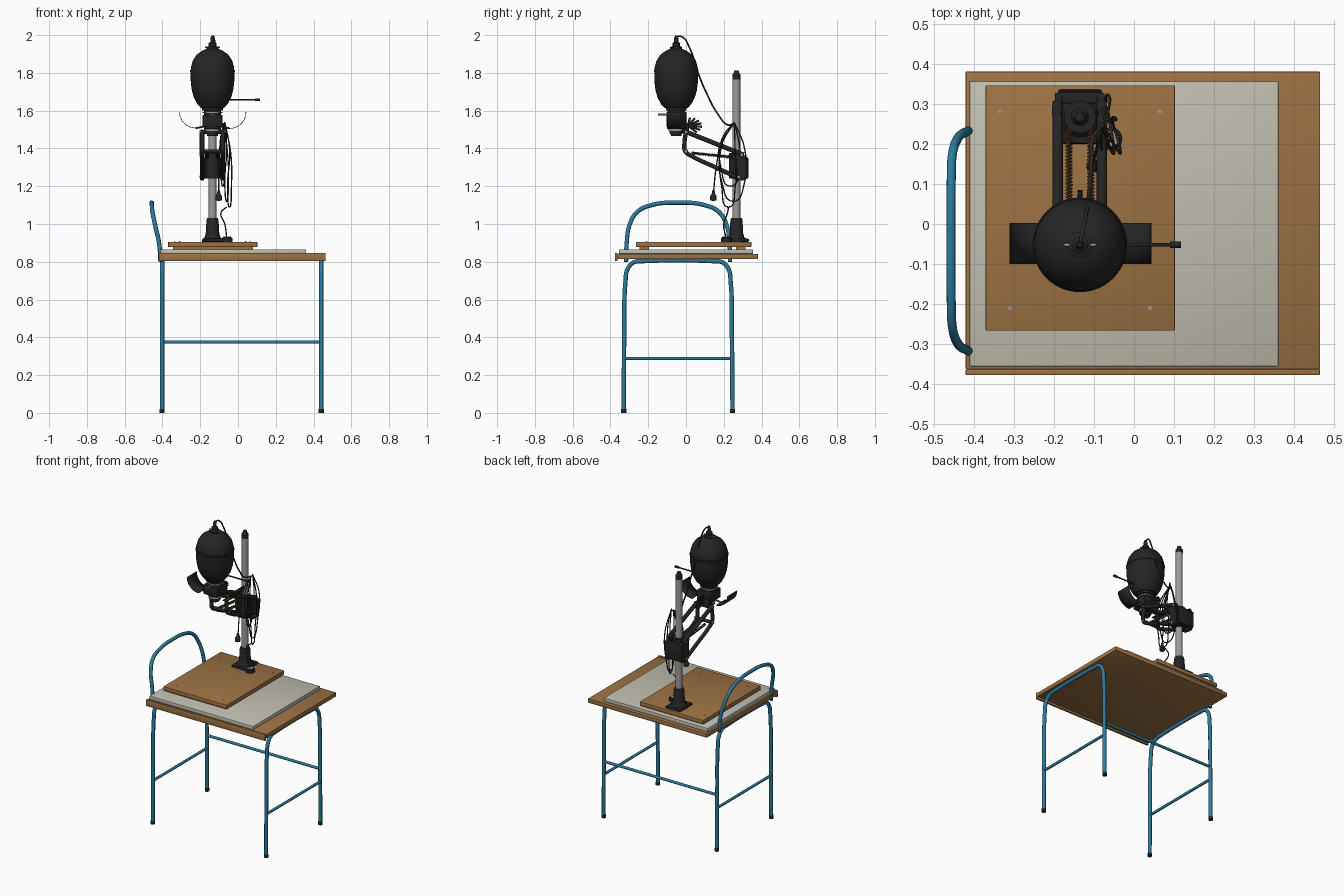
import bpy, bmesh, math
from mathutils import Vector

if "Cube" in bpy.data.objects:
    bpy.data.objects.remove(bpy.data.objects["Cube"], do_unlink=True)


def material(name, rgb):
    m = bpy.data.materials.new(name)
    m.use_nodes = True
    m.diffuse_color = (*rgb, 1)
    m.node_tree.nodes["Principled BSDF"].inputs["Base Color"].default_value = (*rgb, 1)
    return m


WOOD = material("wood", (0.34, 0.17, 0.058))
BOARD = material("pale board", (0.54, 0.52, 0.44))
BLUE = material("blue paint", (0.025, 0.2, 0.33))
BLACK = material("black enamel", (0.018, 0.018, 0.019))
STEEL = material("steel", (0.33, 0.33, 0.34))
CABLE = material("cable", (0.03, 0.024, 0.016))
SPRING = material("spring", (0.12, 0.06, 0.025))


def finish(name, bm, mat, smooth=True):
    bmesh.ops.recalc_face_normals(bm, faces=bm.faces)
    me = bpy.data.meshes.new(name)
    bm.to_mesh(me)
    bm.free()
    ob = bpy.data.objects.new(name, me)
    bpy.context.collection.objects.link(ob)
    me.materials.append(mat)
    if smooth:
        select(ob)
        bpy.ops.object.shade_smooth_by_angle(angle=math.radians(35))
    return ob


def select(ob):
    bpy.ops.object.select_all(action="DESELECT")
    ob.select_set(True)
    bpy.context.view_layer.objects.active = ob


def box(name, mat, x, y, z, bevel=0.004):
    """Box from its (low, high) range on each axis."""
    bm = bmesh.new()
    bmesh.ops.create_cube(bm, size=1)
    for v in bm.verts:
        v.co = [(a + b) / 2 + c * (b - a) for c, (a, b) in zip(v.co, (x, y, z))]
    if bevel:
        bmesh.ops.bevel(bm, geom=bm.edges[:], offset=bevel, segments=2, affect="EDGES", profile=0.5)
    return finish(name, bm, mat)


def lathe(name, mat, profile, x, y, steps=40):
    """Spin (radius, z) pairs around a vertical axis."""
    bm = bmesh.new()
    vs = [bm.verts.new((r, 0, z)) for r, z in profile]
    es = [bm.edges.new(p) for p in zip(vs, vs[1:])]
    bmesh.ops.spin(bm, geom=vs + es, axis=(0, 0, 1), cent=(0, 0, 0), angle=math.tau, steps=steps)
    bmesh.ops.remove_doubles(bm, verts=bm.verts, dist=1e-5)
    bmesh.ops.translate(bm, verts=bm.verts, vec=(x, y, 0))
    return finish(name, bm, mat)


def tube(name, mat, points, radius, curved=True):
    cu = bpy.data.curves.new(name, "CURVE")
    cu.dimensions = "3D"
    cu.bevel_depth = radius
    cu.bevel_resolution = 3
    cu.use_fill_caps = True
    cu.resolution_u = 8
    if curved:
        sp = cu.splines.new("BEZIER")
        sp.bezier_points.add(len(points) - 1)
        for bp, p in zip(sp.bezier_points, points):
            bp.co = p
            bp.handle_left_type = bp.handle_right_type = "AUTO"
    else:
        sp = cu.splines.new("POLY")
        sp.points.add(len(points) - 1)
        for sp_pt, p in zip(sp.points, points):
            sp_pt.co = (*p, 1)
    ob = bpy.data.objects.new(name, cu)
    bpy.context.collection.objects.link(ob)
    cu.materials.append(mat)
    select(ob)
    bpy.ops.object.convert(target="MESH")
    bpy.ops.object.shade_smooth_by_angle(angle=math.radians(40))
    return ob


def rod(name, mat, a, b, radius):
    return tube(name, mat, [a, b], radius, curved=False)


# Table frame: two bent leg hoops with stretchers
MID = -0.042
HALF = [(0.288, 0.02), (0.285, 0.4), (0.278, 0.7), (0.268, 0.76), (0.235, 0.797), (0.19, 0.803)]
hoop = [(MID - d, z) for d, z in HALF] + [(MID + d, z) for d, z in reversed(HALF)]
for side, x in (("right", -0.402), ("left", 0.44)):
    tube(f"{side}_leg_hoop", BLUE, [(x, y, z) for y, z in hoop], 0.012)
    rod(f"{side}_stretcher", BLUE, (x, MID - 0.285, 0.288), (x, MID + 0.285, 0.288), 0.009)
    for end, y in (("front", MID - 0.288), ("back", MID + 0.288)):
        lathe(f"{side}_{end}_foot", BLACK, [(0, 0), (0.014, 0), (0.014, 0.02), (0, 0.02)], x, y, 16)
rod("back_stretcher", BLUE, (-0.402, MID + 0.285, 0.375), (0.44, MID + 0.285, 0.375), 0.009)

# Arched push handle, leaning outward
ARCH = [(0.275, 0.80, -0.41), (0.272, 0.9, -0.418), (0.255, 1.0, -0.44),
        (0.215, 1.065, -0.453), (0.14, 1.1, -0.456)]
arch = [(x, MID - d, z) for d, z, x in ARCH] + [(-0.457, MID, 1.113)]
arch += [(x, MID + d, z) for d, z, x in reversed(ARCH)]
tube("handle", BLUE, arch, 0.0115)

# Table top, pale board, baseboard
box("table_top", WOOD, (-0.42, 0.464), (-0.362, 0.38), (0.815, 0.842), 0.002)
box("front_lip", WOOD, (-0.42, 0.464), (-0.377, -0.362), (0.803, 0.847), 0.003)
box("pale_board", BOARD, (-0.41, 0.36), (-0.355, 0.356), (0.842, 0.866), 0.002)
box("baseboard", WOOD, (-0.37, 0.102), (-0.266, 0.346), (0.878, 0.906), 0.003)
for name, y in (("front_batten", -0.22), ("back_batten", 0.29)):
    box(name, WOOD, (-0.345, 0.08), (y - 0.025, y + 0.025), (0.866, 0.878), 0)
for i, (x, y) in enumerate([(-0.335, 0.28), (0.065, 0.28), (-0.31, -0.21), (0.04, -0.21)]):
    lathe(f"screw_{i + 1}", STEEL, [(0.005, 0.905), (0.005, 0.908), (0, 0.909)], x, y, 12)

# Column with its socket, cap and clamp
CX, CY = -0.135, 0.267
lathe("column", STEEL, [(0, 0.91), (0.021, 0.91), (0.021, 1.78), (0, 1.78)], CX, CY, 32)
lathe("column_cap", BLACK, [(0.022, 1.765), (0.022, 1.79), (0.014, 1.8), (0.012, 1.812), (0, 1.813)], CX, CY, 24)
lathe("column_socket", BLACK, [(0, 0.906), (0.055, 0.906), (0.055, 0.918), (0.042, 0.93), (0.036, 0.95),
                               (0.032, 1.02), (0.028, 1.032), (0.02, 1.033)], CX, CY)
box("socket_flange", BLACK, (CX - 0.055, CX + 0.055), (0.2, 0.335), (0.906, 0.922), 0.006)
lathe("foot_dial", BLACK, [(0, 0.906), (0.028, 0.906), (0.028, 0.925), (0.021, 0.93), (0, 0.93)], -0.057, 0.213, 24)
lathe("dial_face", STEEL, [(0.019, 0.93), (0.019, 0.933), (0, 0.933)], -0.057, 0.213, 24)

# Bracket carrying the arms: shaped cheeks tied by a rear plate
cheek = [(0.245, 1.385), (0.275, 1.39), (0.327, 1.35), (0.327, 1.245), (0.31, 1.23), (0.255, 1.235)]
for side, s in (("right", -1), ("left", 1)):
    bm = bmesh.new()
    face = bm.faces.new([bm.verts.new((CX + s * 0.062, y, z)) for y, z in cheek])
    out = bmesh.ops.extrude_face_region(bm, geom=[face])
    bmesh.ops.translate(bm, verts=[v for v in out["geom"] if isinstance(v, bmesh.types.BMVert)],
                        vec=(-s * 0.018, 0, 0))
    finish(f"{side}_bracket_cheek", bm, BLACK)
    # Parallel arms and balance springs
    x = CX + s * 0.055
    rod(f"{side}_upper_arm", BLACK, (x, 0.0, 1.488), (x, 0.305, 1.366), 0.013)
    tube(f"{side}_lower_arm", BLACK, [(x, 0, 1.488), (x, -0.008, 1.43), (x, -0.004, 1.385),
                                      (x, 0.03, 1.36), (x, 0.15, 1.303), (x, 0.285, 1.24)], 0.012)
    sx = CX + s * 0.027
    coils = [(sx + 0.007 * math.cos(t * 1.05), 0.03 + 0.21 * t / 150,
              1.376 - 0.022 * t / 150 + 0.007 * math.sin(t * 1.05)) for t in range(151)]
    tube(f"{side}_spring", SPRING, coils, 0.0025, curved=False)
    for n, (y, z) in enumerate([(0.0, 1.488), (0.0, 1.385), (0.295, 1.366), (0.28, 1.25)]):
        rod(f"{side}_pivot_{n + 1}", STEEL, (x, y, z), (CX + s * 0.07, y, z), 0.008)
box("bracket_back", BLACK, (CX - 0.055, CX + 0.055), (0.3, 0.33), (1.24, 1.352), 0.006)
lathe("column_clamp", BLACK, [(0.022, 1.24), (0.04, 1.24), (0.04, 1.375), (0.022, 1.375)], CX, CY, 32)
for n, (y, z) in enumerate([(0.0, 1.488), (0.0, 1.385)]):
    rod(f"arm_cross_shaft_{n + 1}", BLACK, (CX - 0.06, y, z), (CX + 0.06, y, z), 0.011)

# Lamp housing
HX, HY = CX, -0.052
lathe("lamp_housing", BLACK, [(0, 1.93), (0.03, 1.928), (0.055, 1.917), (0.083, 1.897), (0.104, 1.865),
                              (0.114, 1.83), (0.115, 1.816), (0.118, 1.814), (0.118, 1.806), (0.116, 1.804),
                              (0.115, 1.75), (0.109, 1.705), (0.098, 1.668), (0.08, 1.635), (0.062, 1.615),
                              (0, 1.612)], HX, HY, 56)
lathe("lamp_socket", BLACK, [(0.032, 1.92), (0.032, 1.936), (0.02, 1.942), (0.02, 1.958), (0.011, 1.964),
                             (0.011, 1.985), (0.006, 1.998), (0, 1.998)], HX, HY, 24)
rod("socket_screw", STEEL, (HX - 0.04, HY, 1.935), (HX + 0.04, HY, 1.935), 0.004)
rod("focus_rod", BLACK, (HX + 0.09, HY, 1.658), (HX + 0.25, HY, 1.658), 0.0045)
rod("focus_knob", BLACK, (HX + 0.225, HY, 1.658), (HX + 0.252, HY, 1.658), 0.008)

# Neck, negative carrier and lens
lathe("neck", BLACK, [(0.055, 1.62), (0.055, 1.602), (0.046, 1.6), (0.046, 1.575), (0, 1.575)], HX, HY)
lathe("neck_ring", STEEL, [(0.045, 1.594), (0.052, 1.594), (0.052, 1.588), (0.045, 1.588)], HX, HY)
box("negative_carrier", BLACK, (HX - 0.052, HX + 0.052), (HY - 0.052, HY + 0.052), (1.515, 1.578))
rod("carrier_lever", STEEL, (HX, HY - 0.095, 1.58), (HX, HY, 1.58), 0.005)
lathe("lens_mount", BLACK, [(0.045, 1.516), (0.045, 1.505), (0.036, 1.5), (0.036, 1.478), (0, 1.478)], HX, HY)
lathe("lens_ring", STEEL, [(0.037, 1.502), (0.04, 1.502), (0.04, 1.492), (0.037, 1.492)], HX, HY)
lathe("lens", BLACK, [(0.03, 1.48), (0.028, 1.465), (0, 1.465)], HX, HY, 32)
box("head_mount", BLACK, (HX - 0.045, HX + 0.045), (-0.02, 0.015), (1.478, 1.535))

# Ribbed focus sector behind the head
for i in range(7):
    a = math.radians(-55 + 24 * i)
    rod(f"sector_rib_{i + 1}", BLACK, (HX, 0.01, 1.52), (HX, 0.02 + 0.065 * math.cos(a), 1.52 + 0.043 * math.sin(a)), 0.006)

# Curved light shields on either side
for side, s in (("right", -1), ("left", 1)):
    bm = bmesh.new()
    rows = []
    for i in range(11):
        a = math.radians(9 * i)
        x, z = HX + s * (0.088 + 0.088 * math.sin(a)), 1.592 - 0.085 * math.cos(a)
        rows.append([bm.verts.new((x, y, z)) for y in (-0.1, 0.002)])
    for p, q in zip(rows, rows[1:]):
        bm.faces.new((p[0], p[1], q[1], q[0]))
    shield = finish(f"{side}_light_shield", bm, BLACK)
    shield.modifiers.new("thickness", "SOLIDIFY").thickness = 0.003
    rod(f"{side}_shield_hinge", BLACK, (HX + s * 0.04, HY, 1.517), (HX + s * 0.09, HY, 1.507), 0.005)

# Power cable, hanging loops and plug
tube("lamp_cable", CABLE, [(HX, HY, 1.99), (-0.13, -0.025, 1.993), (-0.12, 0.02, 1.93), (-0.115, 0.06, 1.81),
                           (-0.108, 0.11, 1.69), (-0.105, 0.17, 1.58), (-0.1, 0.22, 1.525), (-0.075, 0.25, 1.53)], 0.0045)
loops = [(0.25, 0.06, 1.12, -0.06), (0.235, 0.05, 1.2, -0.08), (0.225, 0.035, 1.09, -0.045)]
for i, (y, w, low, x) in enumerate(loops):
    tube(f"cable_loop_{i + 1}", CABLE, [(-0.08, 0.25, 1.53), (x, y - w, 1.42), (x + 0.01, y - w, low + 0.1),
                                        (x, y, low), (x - 0.01, y + w, low + 0.1), (x, y + w, 1.4),
                                        (-0.07, 0.255, 1.54)], 0.0035)
tube("plug_cable", CABLE, [(-0.075, 0.25, 1.53), (-0.09, 0.2, 1.47), (-0.1, 0.16, 1.3), (-0.102, 0.145, 1.16)], 0.0035)
lathe("plug", BLACK, [(0, 1.178), (0.007, 1.176), (0.009, 1.16), (0.017, 1.148), (0.017, 1.125), (0, 1.122)], -0.102, 0.145, 20)
tube("floor_cable", CABLE, [(-0.06, 0.21, 0.93), (-0.07, 0.2, 1.0), (-0.09, 0.22, 1.06), (-0.06, 0.225, 1.09)], 0.0035)
